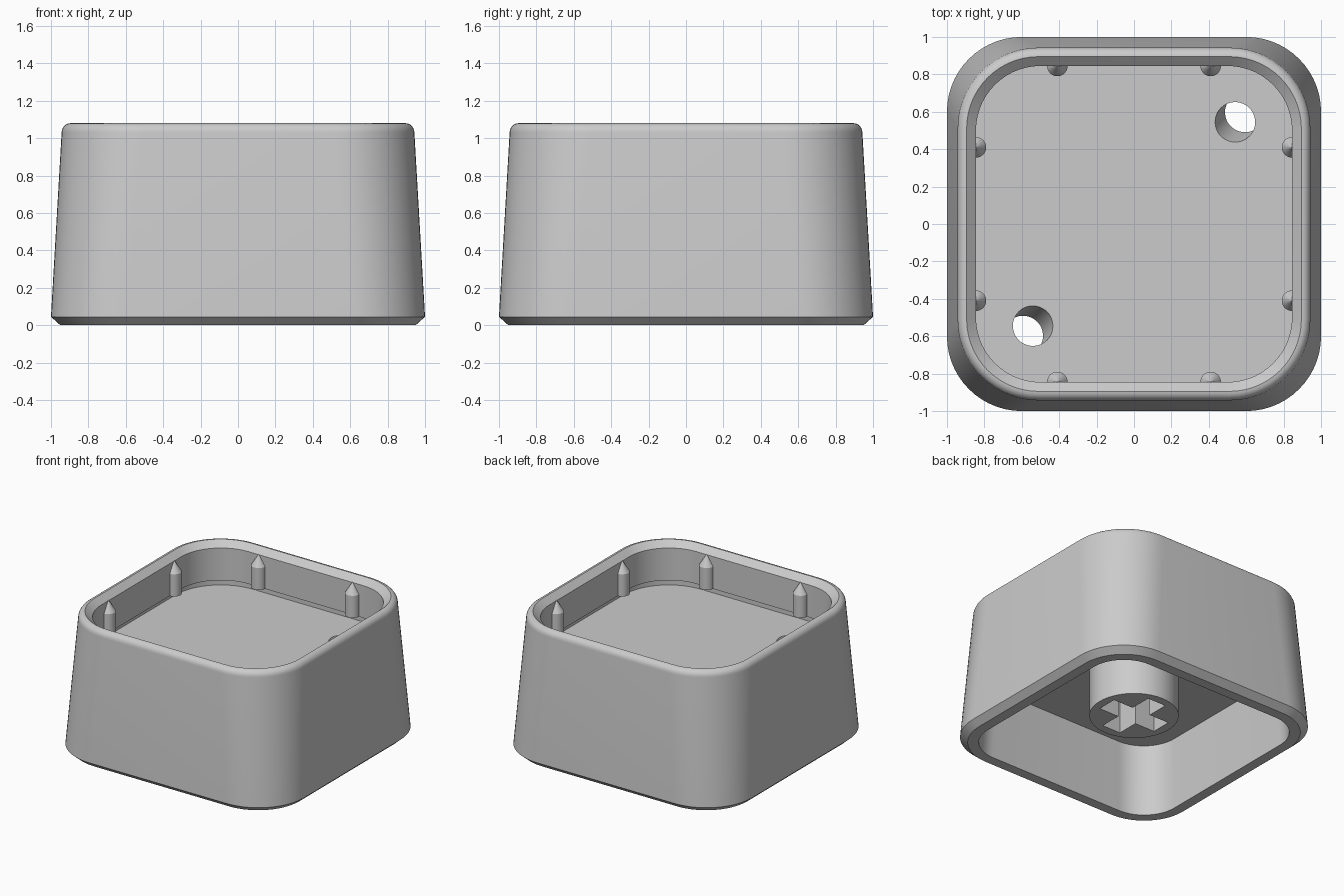
import bpy, bmesh
from math import sin, cos, pi, radians
from mathutils import Vector

if "Cube" in bpy.data.objects:
    bpy.data.objects.remove(bpy.data.objects["Cube"], do_unlink=True)

grey = bpy.data.materials.new("plain_grey")
grey.use_nodes = True
grey.diffuse_color = (0.6, 0.6, 0.6, 1)
grey.node_tree.nodes["Principled BSDF"].inputs["Base Color"].default_value = (0.6, 0.6, 0.6, 1)


def loft(name, rings):
    """Skin a list of equal-length rings and cap both ends."""
    bm = bmesh.new()
    rows = [[bm.verts.new(p) for p in ring] for ring in rings]
    n = len(rows[0])
    for a, b in zip(rows, rows[1:]):
        for i in range(n):
            j = (i + 1) % n
            bm.faces.new((a[i], a[j], b[j], b[i]))
    bm.faces.new(rows[0][::-1])
    bm.faces.new(rows[-1])
    bmesh.ops.recalc_face_normals(bm, faces=bm.faces)
    mesh = bpy.data.meshes.new(name)
    bm.to_mesh(mesh)
    bm.free()
    mesh.materials.append(grey)
    ob = bpy.data.objects.new(name, mesh)
    bpy.context.collection.objects.link(ob)
    return ob


def rounded_square(half, r, z, seg=14):
    c = half - r
    ring = []
    for q, (sx, sy) in enumerate(((1, 1), (-1, 1), (-1, -1), (1, -1))):
        for k in range(seg + 1):
            a = (q + k / seg) * pi / 2
            ring.append((sx * c + r * cos(a), sy * c + r * sin(a), z))
    return ring


def circle(centre, r, seg=48):
    return [(centre[0] + r * cos(2 * pi * k / seg),
             centre[1] + r * sin(2 * pi * k / seg), centre[2]) for k in range(seg)]


def activate(ob):
    bpy.ops.object.select_all(action="DESELECT")
    ob.select_set(True)
    bpy.context.view_layer.objects.active = ob


def cut(ob, cutter):
    mod = ob.modifiers.new("cut", "BOOLEAN")
    mod.operation = "DIFFERENCE"
    mod.solver = "EXACT"
    mod.object = cutter
    cutter.hide_render = True
    activate(ob)
    bpy.ops.object.modifier_apply(modifier=mod.name)
    bpy.data.objects.remove(cutter, do_unlink=True)


def smooth(ob):
    activate(ob)
    bpy.ops.object.shade_smooth_by_angle(angle=radians(28))


# Shell: underside cavity, bottom chamfer, tapered wall, rounded rim, undercut recess
profile = [(0.85, 0.28, 0.555), (0.87, 0.28, 0), (0.95, 0.36, 0), (1.0, 0.4, 0.045),
           (0.943, 0.43, 1.03)]
for k in range(1, 7):
    a = k / 6 * pi / 2
    profile.append((0.895 + 0.048 * cos(a), 0.385 + 0.045 * cos(a), 1.03 + 0.05 * sin(a)))
profile += [(0.845, 0.345, 1.035), (0.845, 0.345, 0.78), (0.895, 0.395, 0.78),
            (0.895, 0.395, 0.72)]
shell = loft("shell", [rounded_square(*p) for p in profile])

# Two slanted through holes in opposite corners of the recess floor
for s in (1, -1):
    middle = Vector((s * 0.567, s * 0.571, 0.638))
    slope = Vector((s * -0.32, s * -0.32, 1))
    cut(shell, loft("hole_cutter", [circle(middle + slope * t, 0.107) for t in (-0.15, 0.12)]))
smooth(shell)

# Central post with a cross-shaped socket
stem = loft("stem", [circle((0, 0, z), 0.32) for z in (0.18, 0.6)])
w, l = 0.08, 0.253
cross = [(l, -w), (l, w), (w, w), (w, l), (-w, l), (-w, w),
         (-l, w), (-l, -w), (-w, -w), (-w, -l), (w, -l), (w, -w)]
cut(stem, loft("socket_cutter", [[(x, y, z) for x, y in cross] for z in (0.1, 0.56)]))
smooth(stem)

# Pointed pins half sunk into the recess walls, two on each side
for s in (1, -1):
    for t in (0.41, -0.41):
        for x, y in ((t, s * 0.845), (s * 0.845, t)):
            pin = loft("pin", [circle((x, y, z), r, 24) for r, z in
                               ((0.055, 0.78), (0.055, 0.955), (0.002, 1.038))])
            smooth(pin)
